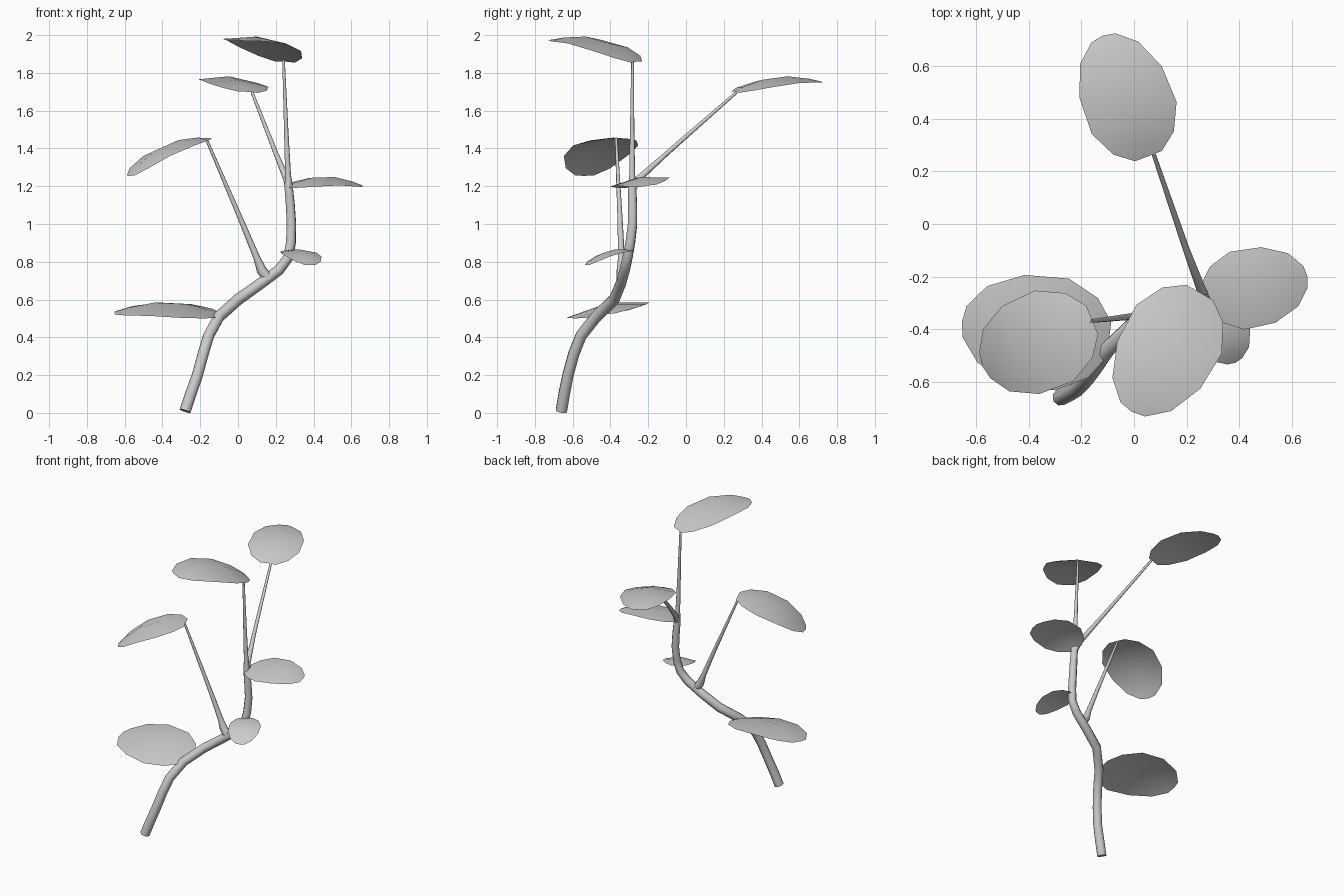
import bpy
import bmesh
from mathutils import Vector

if "Cube" in bpy.data.objects:
    bpy.data.objects.remove(bpy.data.objects["Cube"], do_unlink=True)

grey = bpy.data.materials.new("plain_grey")
grey.use_nodes = True
COLOUR = (0.6, 0.6, 0.6, 1)
grey.diffuse_color = COLOUR
grey.node_tree.nodes["Principled BSDF"].inputs["Base Color"].default_value = COLOUR


def add_tube(name, path):
    """Tapered eight-sided tube; each path entry is a point and its radius."""
    curve = bpy.data.curves.new(name, "CURVE")
    curve.dimensions = "3D"
    curve.bevel_depth = 1
    curve.bevel_resolution = 2
    curve.use_fill_caps = True
    spline = curve.splines.new("POLY")
    spline.points.add(len(path) - 1)
    for point, (x, y, z, radius) in zip(spline.points, path):
        point.co = (x, y, z, 1)
        point.radius = radius
    curve.materials.append(grey)
    obj = bpy.data.objects.new(name, curve)
    bpy.context.collection.objects.link(obj)
    bpy.ops.object.select_all(action="DESELECT")
    obj.select_set(True)
    bpy.context.view_layer.objects.active = obj
    bpy.ops.object.convert(target="MESH")
    bpy.ops.object.shade_smooth_by_angle(angle=0.9)


# Leaf outline: distance along the leaf and half width, both per unit length
OUTLINE = [(0, 0.11), (0.11, 0.25), (0.32, 0.35), (0.62, 0.34), (0.86, 0.24), (0.98, 0.1)]


def add_leaf(name, base, tip, width=1.0, roll=0.0, arch=0.11, cup=0.45):
    """Thin arched blade from base to tip, with its long edges drooping."""
    base, tip = Vector(base), Vector(tip)
    axis = tip - base
    length = axis.length
    side = Vector((0, 0, 1)).cross(axis).normalized()
    side = (side + Vector((0, 0, roll))).normalized()
    up = axis.cross(side).normalized()
    bm = bmesh.new()
    rows = []
    for t, half in OUTLINE:
        half *= width
        row = []
        for s in (-1, 0, 1):
            along = 1 if t > 0.95 and s == 0 else t
            lift = arch * 4 * t * (1 - t) - cup * (s * half) ** 2
            row.append(bm.verts.new(base + axis * along + side * (s * half * length)
                                    + up * (lift * length)))
        rows.append(row)
    for a, b in zip(rows, rows[1:]):
        for i in range(2):
            bm.faces.new((a[i], b[i], b[i + 1], a[i + 1])).smooth = True
    bmesh.ops.recalc_face_normals(bm, faces=bm.faces)
    if sum(f.normal.z for f in bm.faces) < 0:
        bmesh.ops.reverse_faces(bm, faces=bm.faces)
    mesh = bpy.data.meshes.new(name)
    bm.to_mesh(mesh)
    bm.free()
    mesh.materials.append(grey)
    bpy.context.collection.objects.link(bpy.data.objects.new(name, mesh))


# Main stem, narrowing into the stalk of the top leaf
add_tube("main_stem", [
    (-0.28, -0.66, 0.01, 0.032), (-0.25, -0.645, 0.1, 0.032), (-0.215, -0.625, 0.2, 0.031),
    (-0.185, -0.595, 0.31, 0.031), (-0.155, -0.555, 0.41, 0.031), (-0.1, -0.475, 0.51, 0.031),
    (0, -0.38, 0.6, 0.031), (0.12, -0.345, 0.685, 0.03), (0.215, -0.325, 0.755, 0.029),
    (0.265, -0.31, 0.82, 0.028), (0.28, -0.295, 0.9, 0.027), (0.283, -0.283, 1, 0.026),
    (0.277, -0.283, 1.1, 0.025), (0.268, -0.285, 1.2, 0.023), (0.265, -0.285, 1.26, 0.016),
    (0.255, -0.285, 1.5, 0.012), (0.241, -0.283, 1.87, 0.007)])

# Side stalks, flared where they leave the stem
add_tube("right_stalk", [
    (0.165, -0.34, 0.705, 0.027), (0.125, -0.34, 0.755, 0.027), (0.1, -0.342, 0.82, 0.018),
    (0.025, -0.348, 1, 0.014), (-0.17, -0.37, 1.455, 0.007)])
add_tube("back_stalk", [
    (0.27, -0.285, 1.18, 0.02), (0.256, -0.25, 1.24, 0.018),
    (0.2, -0.1, 1.375, 0.013), (0.075, 0.265, 1.695, 0.008)])

# Leaves
add_leaf("top_leaf", (0.25, -0.26, 1.86), (-0.01, -0.715, 1.97), roll=-0.05, arch=0.13)
add_leaf("back_leaf", (0.055, 0.258, 1.7), (-0.12, 0.717, 1.75), roll=0.06)
add_leaf("right_leaf", (-0.16, -0.365, 1.455), (-0.575, -0.54, 1.25), width=1.08, arch=0.14)
add_leaf("low_leaf", (-0.095, -0.44, 0.52), (-0.655, -0.37, 0.53), width=1.1, roll=-0.17)
add_leaf("left_leaf", (0.265, -0.275, 1.2), (0.66, -0.2, 1.2), width=1.08, roll=0.14, arch=0.13)
add_leaf("small_front_leaf", (0.285, -0.29, 0.86), (0.385, -0.527, 0.78), width=1.1, arch=0.14)
